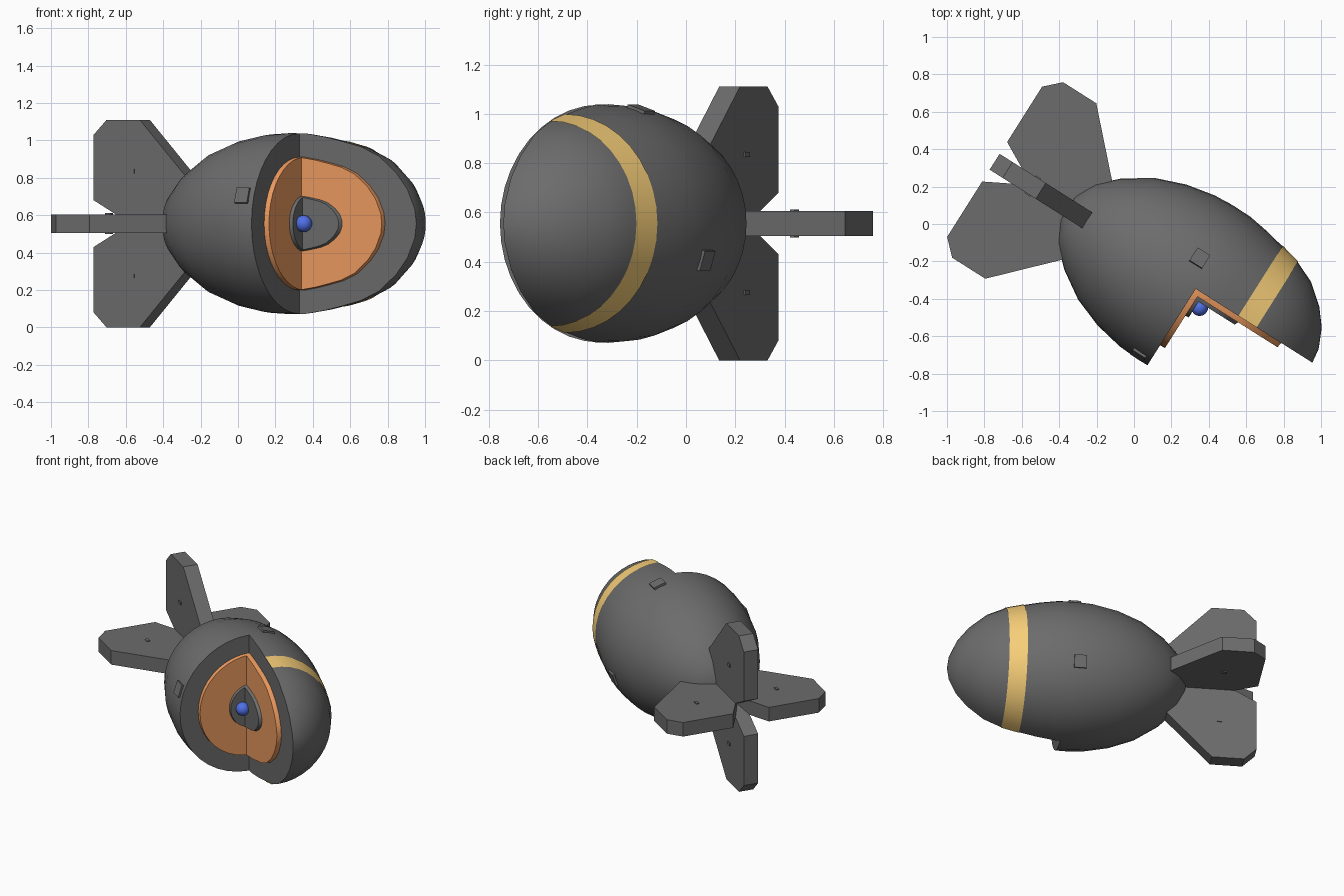
import bpy, bmesh
from math import radians, tau, pi
from mathutils import Matrix, Vector

if "Cube" in bpy.data.objects:
    bpy.data.objects.remove(bpy.data.objects["Cube"])

# Local frame: +X runs to the nose, +Y to the uncut side, Z up
PLACE = Matrix.Translation((0.33, -0.347, 0.555)) @ Matrix.Rotation(radians(-32.3), 4, 'Z')
PROFILE = [(-.82, 0), (-.805, .09), (-.75, .19), (-.65, .288), (-.5, .385), (-.34, .445),
           (-.18, .477), (-.06, .484), (.04, .482), (.16, .464), (.27, .44), (.385, .412),
           (.5, .362), (.61, .272), (.68, .185), (.727, .08), (.738, 0)]


def material(name, color):
    m = bpy.data.materials.new(name)
    m.diffuse_color = (*color, 1)
    m.use_nodes = True
    m.node_tree.nodes["Principled BSDF"].inputs["Base Color"].default_value = m.diffuse_color
    return m


grey = material("dark_grey", (.15, .15, .15))
orange = material("orange", (.86, .33, .115))
gold = material("gold", (.93, .62, .19))
blue = material("blue", (.08, .16, .80))


def add_object(name, bm, mat=grey):
    bmesh.ops.recalc_face_normals(bm, faces=bm.faces)
    mesh = bpy.data.meshes.new(name)
    bm.to_mesh(mesh)
    bm.free()
    mesh.materials.append(mat)
    ob = bpy.data.objects.new(name, mesh)
    bpy.context.collection.objects.link(ob)
    return ob


def activate(ob):
    bpy.ops.object.select_all(action='DESELECT')
    ob.select_set(True)
    bpy.context.view_layer.objects.active = ob


def smooth(ob):
    activate(ob)
    bpy.ops.object.shade_smooth_by_angle(angle=radians(30))


def lathe(name, points, angle=-tau, steps=40, mat=grey):
    bm = bmesh.new()
    vs = [bm.verts.new((u, 0, r)) for u, r in points]
    es = [bm.edges.new(p) for p in zip(vs, vs[1:])]
    bmesh.ops.spin(bm, geom=vs + es, cent=(0, 0, 0), axis=(1, 0, 0), angle=angle, steps=steps)
    bmesh.ops.remove_doubles(bm, verts=bm.verts, dist=1e-4)
    return add_object(name, bm, mat)


def box(name, size, matrix):
    bm = bmesh.new()
    bmesh.ops.create_cube(bm, size=1, matrix=matrix @ Matrix.Diagonal((*size, 1)))
    return add_object(name, bm)


def cut_away(ob, offset, mat):
    """Remove the front half ahead of the middle, leaving an L-shaped step of the given offset."""
    cutter = box("cutter", (2, 2, 2), Matrix.Translation((1 + offset, -1 - offset, 0)))
    cutter.data.materials[0] = mat
    cutter.hide_render = True
    mod = ob.modifiers.new("cut", 'BOOLEAN')
    mod.operation, mod.solver, mod.object = 'DIFFERENCE', 'EXACT', cutter
    activate(ob)
    bpy.ops.object.modifier_apply(modifier="cut")
    bpy.data.objects.remove(cutter)


parts = []

# Nested egg layers: outer casing, middle layer, core
for name, nose, radius, offset, mat in (("casing", .738, .484, 0, grey),
                                        ("middle_layer", .54, .357, .03, orange),
                                        ("core", .295, .153, .05, grey)):
    pts = [(u * nose / .738, r * radius / .484) for u, r in PROFILE]
    ob = lathe(name, pts, mat=mat)
    cut_away(ob, offset, mat)
    smooth(ob)
    parts.append(ob)

# Painted stripe around the uncut half of the nose
stripe = lathe("stripe", [(u, r + .004) for u, r in PROFILE[10:12]], -pi, 20, gold)
# make sure the open strip faces outward
if stripe.data.polygons[0].normal.dot(stripe.data.polygons[0].center * Vector((0, 1, 1))) < 0:
    stripe.data.flip_normals()
smooth(stripe)
parts.append(stripe)

# Centre ball
bm = bmesh.new()
bmesh.ops.create_uvsphere(bm, u_segments=20, v_segments=12, radius=.045,
                          matrix=Matrix.Translation((.071, -.073, 0)))
ball = add_object("centre_ball", bm, blue)
smooth(ball)
parts.append(ball)

# Tail fins with a small plate through each, and lugs around the casing (none underneath)
FIN = [(-.62, 0), (-.62, .18), (-.98, .555), (-1.19, .555), (-1.272, .475), (-1.272, .125), (-1.04, 0)]
for i in range(4):
    roll = Matrix.Rotation(-i * pi / 2, 4, 'X')
    bm = bmesh.new()
    face = bm.faces.new([bm.verts.new((u, -.05, w)) for u, w in FIN])
    ext = bmesh.ops.extrude_face_region(bm, geom=[face])['geom']
    bmesh.ops.translate(bm, vec=(0, .1, 0), verts=[v for v in ext if isinstance(v, bmesh.types.BMVert)])
    bm.transform(roll)
    parts.append(add_object(f"tail_fin_{i + 1}", bm))
    parts.append(box(f"fin_plate_{i + 1}", (.035, .112, .022), roll @ Matrix.Translation((-1.03, 0, .28))))
    if i != 2:
        lug_roll = Matrix.Rotation(-i * pi / 2 - radians(18), 4, 'X')
        parts.append(box(f"lug_{i + 1}", (.08, .085, .04), lug_roll @ Matrix.Translation((-.07, 0, .474))))

for ob in parts:
    ob.matrix_world = PLACE
